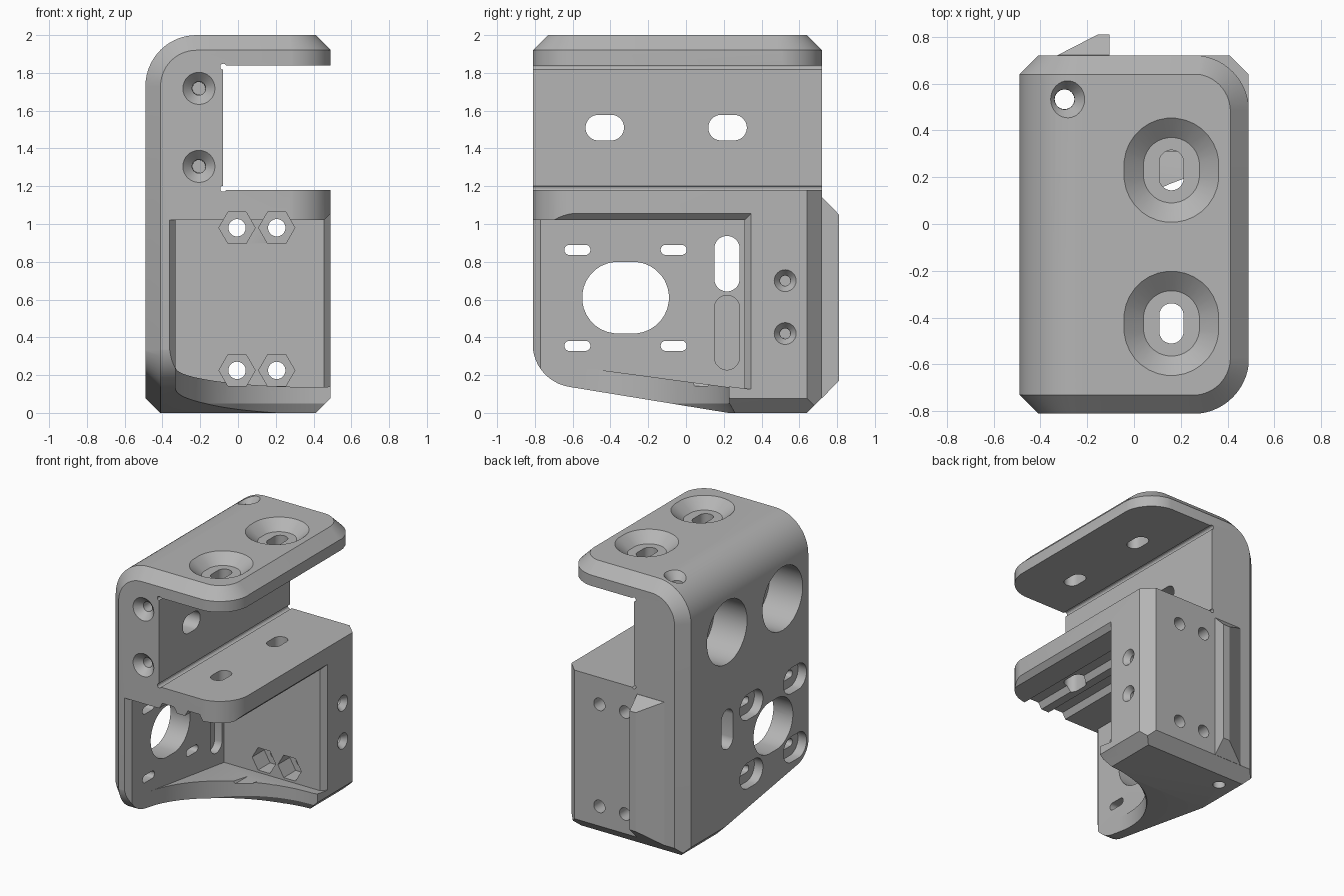
import bpy, bmesh
from math import sin, cos, pi, radians

cube = bpy.data.objects.get("Cube")
if cube:
    bpy.data.objects.remove(cube, do_unlink=True)

grey = bpy.data.materials.new("plain grey")
grey.use_nodes = True
colour = (0.46, 0.46, 0.46, 1)
grey.diffuse_color = colour
grey.node_tree.nodes["Principled BSDF"].inputs["Base Color"].default_value = colour


def place(axis, d, u, v):
    return {"x": (d, u, v), "y": (u, d, v), "z": (u, v, d)}[axis]


def loft(name, axis, rings):
    """Solid through (depth, [(u, v), ...]) rings along an axis."""
    bm = bmesh.new()
    loops = [[bm.verts.new(place(axis, d, u, v)) for u, v in pts] for d, pts in rings]
    for a, b in zip(loops, loops[1:]):
        for i in range(len(a)):
            j = (i + 1) % len(a)
            bm.faces.new((a[i], a[j], b[j], b[i]))
    bm.faces.new(loops[0])
    bm.faces.new(loops[-1])
    bmesh.ops.recalc_face_normals(bm, faces=bm.faces)
    mesh = bpy.data.meshes.new(name)
    bm.to_mesh(mesh)
    bm.free()
    mesh.materials.append(grey)
    obj = bpy.data.objects.new(name, mesh)
    bpy.context.collection.objects.link(obj)
    return obj


def arc(cu, cv, r, start, end, n=14):
    angles = [radians(start + (end - start) * k / n) for k in range(n + 1)]
    return [(cu + r * cos(a), cv + r * sin(a)) for a in angles]


def box(name, x0, x1, y0, y1, z0, z1):
    pts = [(x0, y0), (x1, y0), (x1, y1), (x0, y1)]
    return loft(name, "z", [(z0, pts), (z1, pts)])


def bore(name, axis, at, steps, su=0, sv=0, n=32):
    """Round or slotted cutter; steps are (depth, radius)."""
    off = 0.5 if su or sv else 0
    rings = []
    for d, r in steps:
        pts = []
        for k in range(n):
            c, s = cos((k + off) * 2 * pi / n), sin((k + off) * 2 * pi / n)
            pts.append((at[0] + r * c + (su if c > 0 else -su),
                        at[1] + r * s + (sv if s > 0 else -sv)))
        rings.append((d, pts))
    return loft(name, axis, rings)


def combine(target, tool, operation="DIFFERENCE"):
    tool.hide_render = True
    mod = target.modifiers.new("cut", "BOOLEAN")
    mod.object, mod.operation, mod.solver = tool, operation, "EXACT"
    bpy.context.view_layer.objects.active = target
    bpy.ops.object.modifier_apply(modifier=mod.name)
    bpy.data.objects.remove(tool, do_unlink=True)


# Outer block: rounded upper edge, chamfered front and back rims
def front_profile(i):
    return ([(-0.49 + i, i), (0.49 - i, i), (0.49 - i, 2 - i)]
            + arc(-0.22, 1.73, 0.27 - i, 90, 180))


C = 0.08
bracket = loft("mounting_bracket", "y", [
    (-0.81, front_profile(C)), (-0.81 + C, front_profile(0)),
    (0.72 - C, front_profile(0)), (0.72, front_profile(C))])


# Sloping underside with a rounded front toe
def side_profile(i):
    return ([(-1, 2.3), (-0.812 + i, 0.365)] + arc(-0.582, 0.365, 0.23 - i, 188, 261, 10)
            + [(0.23 + C * i, i - 0.001), (1, i - 0.001), (1, 2.3)])


combine(bracket, loft("underside_shape", "x", [
    (-0.492, side_profile(C)), (-0.41, side_profile(0)),
    (0.41, side_profile(0)), (0.492, side_profile(C))]), "INTERSECT")


# Rounded plate corners on the open side
def plan_profile(i, back_r):
    f, r = 0.24, 0.492
    return ([(-1, -0.812 + i)] + arc(r - f, -0.812 + f, f - i, -90, 0)
            + arc(r - back_r, 0.722 - back_r, back_r - i, 0, 90) + [(-1, 0.722 - i)])


combine(bracket, loft("corner_shape", "z", [
    (-0.5, plan_profile(0, 0.005)), (1.5, plan_profile(0, 0.005)),
    (1.51, plan_profile(0, 0.24)), (1.92, plan_profile(0, 0.24)),
    (2.01, plan_profile(0.09, 0.24))]), "INTERSECT")

# Upper gap with small relief grooves
combine(bracket, box("gap", -0.08, 1, -1, 1, 1.18, 1.84))
for z in (1.187, 1.833):
    combine(bracket, bore("relief", "y", (-0.078, z), [(-1, 0.016), (1, 0.016)], n=12))


# Lower pocket with sloped floor and flared rim
def pocket_profile(i):
    return [(-1, 1.02 + i), (0.31 + i, 1.02 + i), (0.31 + i, 0.125), (-1, 0.30)]


combine(bracket, loft("pocket", "x", [
    (-0.33, pocket_profile(0)), (0.455, pocket_profile(0)),
    (0.491, pocket_profile(0.036)), (1, pocket_profile(0.036))]))
lip = [(-0.37, -0.82), (-0.33, -0.77), (-0.2, -0.77), (-0.2, -0.82)]
combine(bracket, loft("wall_lip", "z", [(0.1, lip), (1.02, lip)]))

# Concave front edge of the floor, chamfered below
combine(bracket, bore("floor_sweep", "z", (0.45, -0.55),
                      [(-0.2, 0.81), (0.0, 0.81), (0.05, 0.78), (0.6, 0.78)], n=96))
combine(bracket, box("floor_front", -0.33, 1, -1, -0.55, -0.2, 0.6))

# Ridge on the back
ridge = loft("back_ridge", "z", [
    (z, [(-0.33, 0.715), (-0.33, 0.72), (-0.33 + 0.175 * k, 0.72 + 0.09 * k),
         (-0.105, 0.72 + 0.09 * k), (-0.105, 0.715)])
    for z, k in ((0.08, 0.02), (0.17, 1), (1.05, 1), (1.14, 0.02))])
combine(bracket, ridge, "UNION")

# Paired bolt slots: dished top plate, shelf, and deep bores in the upper wall
for y in (-0.425, 0.23):
    combine(bracket, bore("plate_dish", "z", (0.16, y), [(1.93, 0.12), (2.01, 0.215)], 0, 0.02))
    combine(bracket, bore("plate_slot", "z", (0.16, y), [(0.9, 0.052), (2.1, 0.052)], 0, 0.034))
for y in (-0.43, 0.22):
    combine(bracket, bore("wall_bore", "x", (y, 1.51), [(-0.6, 0.235), (-0.22, 0.235)]))
    combine(bracket, bore("wall_slot", "x", (y, 1.51), [(-0.4, 0.068), (0, 0.068)], 0.034))

# Motor opening and its four recessed slots
combine(bracket, bore("motor_opening", "x", (-0.32, 0.61), [(-0.6, 0.19), (-0.2, 0.19)], 0.04))
for y in (-0.575, -0.065):
    for z in (0.355, 0.863):
        combine(bracket, bore("slot_recess", "x", (y, z), [(-0.6, 0.095), (-0.42, 0.095)], 0.04))
        combine(bracket, bore("small_slot", "x", (y, z), [(-0.5, 0.027), (-0.2, 0.027)], 0.042))

# Tall slots beside the rear wall: one through, one blind
combine(bracket, bore("tall_slot", "x", (0.217, 0.79), [(-0.6, 0.067), (-0.2, 0.067)], 0, 0.08))
combine(bracket, bore("blind_slot", "x", (0.217, 0.425), [(-0.39, 0.067), (-0.2, 0.067)], 0, 0.13))

# Rear wall bolts with hexagonal nut channels
for x in (0, 0.21):
    for z in (0.225, 0.98):
        combine(bracket, bore("nut_channel", "y", (x - 0.005, z), [(-1, 0.096), (0.45, 0.096)], n=6))
        combine(bracket, bore("rear_bolt", "y", (x - 0.005, z), [(0.3, 0.046), (0.9, 0.046)]))

# Countersunk screws: front, side and top
for z in (1.305, 1.718):
    combine(bracket, bore("front_screw", "y", (-0.207, z), [
        (-0.82, 0.085), (-0.81, 0.085), (-0.76, 0.036), (-0.6, 0.034)]))
for z in (0.42, 0.70):
    combine(bracket, bore("side_screw", "x", (0.525, z), [
        (0.1, 0.027), (0.45, 0.028), (0.49, 0.058), (0.5, 0.058)], n=24))
combine(bracket, bore("top_screw", "z", (-0.297, 0.533), [
    (-0.1, 0.042), (1.94, 0.043), (2.0, 0.086), (2.1, 0.087)]))

# Smooth curved faces, keep edges sharp
bpy.ops.object.select_all(action="DESELECT")
bracket.select_set(True)
bpy.context.view_layer.objects.active = bracket
bpy.ops.object.shade_smooth_by_angle(angle=radians(25))
